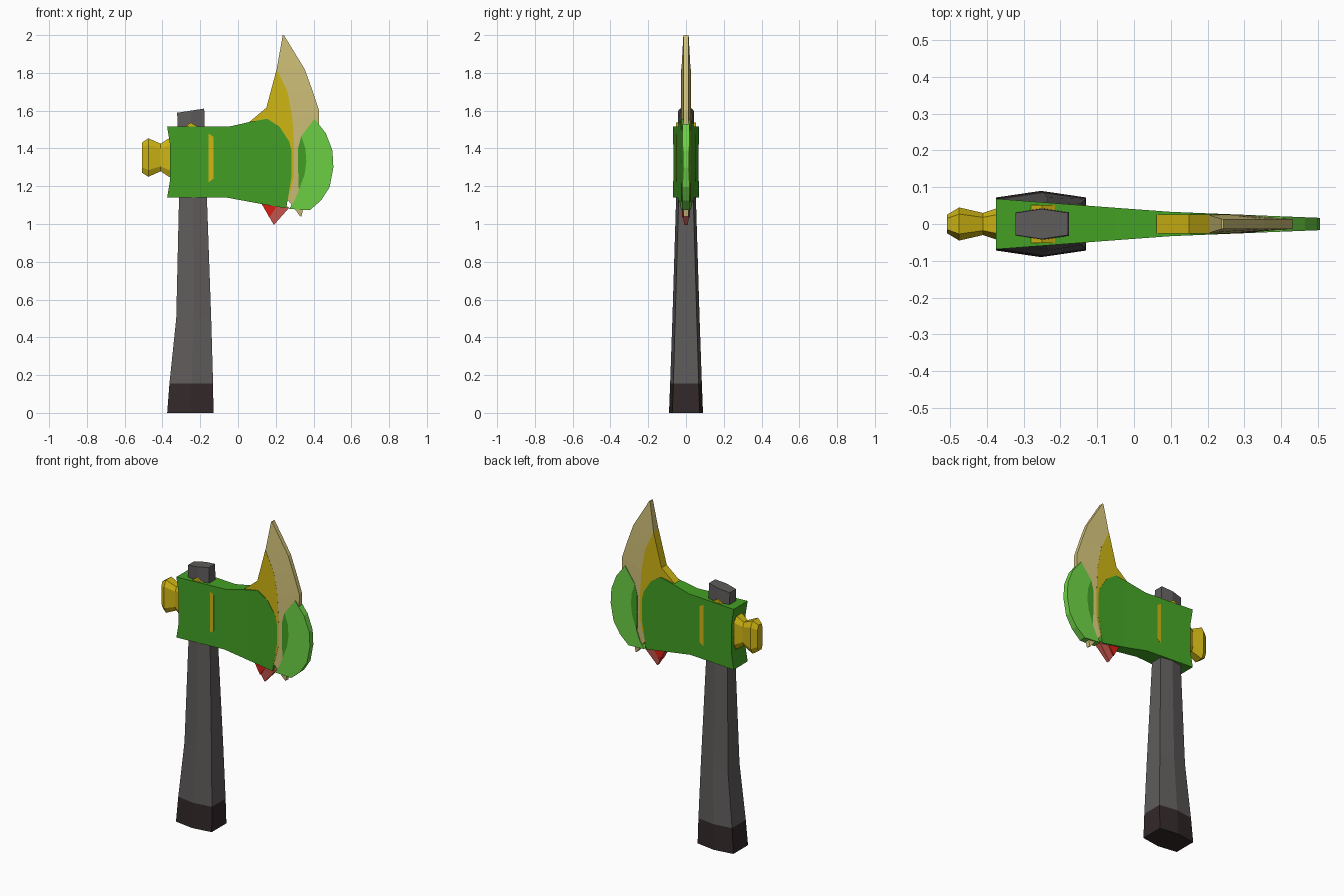
import bpy, bmesh

if "Cube" in bpy.data.objects:
    bpy.data.objects.remove(bpy.data.objects["Cube"])


def mat(name, r, g, b):
    lin = [((c / 255 + 0.055) / 1.055) ** 2.4 for c in (r, g, b)]
    m = bpy.data.materials.new(name)
    m.diffuse_color = (*lin, 1)
    m.use_nodes = True
    m.node_tree.nodes["Principled BSDF"].inputs["Base Color"].default_value = m.diffuse_color
    return m


GREY = mat("handle grey", 95, 91, 91)
DARK = mat("dark grip", 50, 40, 41)
GREEN = mat("green", 67, 160, 36)
LIME = mat("light green", 108, 208, 68)
GOLD = mat("gold", 208, 182, 20)
BONE = mat("bone", 208, 192, 120)
RED = mat("red", 218, 30, 20)
PALE_RED = mat("pale red", 205, 88, 78)


def finish(name, bm, *mats):
    bmesh.ops.recalc_face_normals(bm, faces=bm.faces[:])
    me = bpy.data.meshes.new(name)
    bm.to_mesh(me)
    bm.free()
    for m in mats:
        me.materials.append(m)
    ob = bpy.data.objects.new(name, me)
    bpy.context.collection.objects.link(ob)
    return ob


def loft(name, rings, *mats, rule=None):
    """Skin a list of equal-length rings and cap both ends."""
    bm = bmesh.new()
    vs = [[bm.verts.new(p) for p in r] for r in rings]
    n = len(rings[0])
    for a, b in zip(vs, vs[1:]):
        for i in range(n):
            j = (i + 1) % n
            bm.faces.new((a[i], a[j], b[j], b[i]))
    bm.faces.new(vs[0])
    bm.faces.new(vs[-1])
    if rule:
        for f in bm.faces:
            f.material_index = rule(f.calc_center_median())
    return finish(name, bm, *mats)


def plate(name, profile, thick, m, cuts=()):
    """Plate from an x/z outline, half thickness given by thick(x, z)."""
    bm = bmesh.new()
    bm.faces.new([bm.verts.new((x, 0, z)) for x, z in profile])
    for x in cuts:
        bmesh.ops.bisect_plane(bm, geom=bm.verts[:] + bm.edges[:] + bm.faces[:],
                               plane_co=(x, 0, 0), plane_no=(1, 0, 0))
    front = bm.verts[:]
    ext = bmesh.ops.extrude_face_region(bm, geom=bm.faces[:], use_keep_orig=True)
    back = [g for g in ext["geom"] if isinstance(g, bmesh.types.BMVert)]
    for vs, s in ((front, -1), (back, 1)):
        for v in vs:
            v.co.y = s * thick(v.co.x, v.co.z)
    return finish(name, bm, m)


def head_thickness(x, z=0):
    pts = [(-0.38, 0.069), (-0.05, 0.044), (0.1, 0.033), (0.51, 0.0165)]
    for (a, ta), (b, tb) in zip(pts, pts[1:]):
        if x <= b:
            return ta + (tb - ta) * (x - a) / (b - a)
    return pts[-1][1]


# Handle: tapered hexagonal shaft with a dark foot and a slanted top
rings = []
for z, x0, x1, ye, ym, tilt in [
        (0, -0.375, -0.13, 0.072, 0.09, 0), (0.155, -0.363, -0.132, 0.067, 0.084, 0),
        (0.5, -0.327, -0.142, 0.057, 0.072, 0), (1.15, -0.312, -0.165, 0.038, 0.052, 0),
        (1.6, -0.322, -0.179, 0.03, 0.041, 0.011)]:
    xm = (x0 + x1) / 2
    rings.append([(x0, -ye, z - tilt), (xm, -ym, z), (x1, -ye, z + tilt),
                  (x1, ye, z + tilt), (xm, ym, z), (x0, ye, z - tilt)])
loft("handle", rings, GREY, DARK, rule=lambda c: int(c.z < 0.15))

# Axe head body
plate("head_body", [
    (-0.375, 1.515), (-0.05, 1.515), (0.07, 1.542), (0.155, 1.557), (0.22, 1.515),
    (0.272, 1.435), (0.289, 1.365), (0.289, 1.285), (0.272, 1.18), (0.255, 1.083),
    (0.09, 1.112), (-0.06, 1.14), (-0.375, 1.14), (-0.36, 1.23), (-0.36, 1.42)],
    head_thickness, GREEN, cuts=(-0.05, 0.1))

# Cutting blade: darker inner strip and light crescent edge
plate("blade_strip", [(0.335, 1.465), (0.357, 1.4), (0.362, 1.33), (0.352, 1.26),
                      (0.322, 1.18), (0.318, 1.3), (0.318, 1.4)], head_thickness, GREEN)
plate("blade_edge", [
    (0.335, 1.465), (0.405, 1.557), (0.465, 1.48), (0.5, 1.39), (0.505, 1.3),
    (0.485, 1.195), (0.44, 1.125), (0.38, 1.073), (0.27, 1.08), (0.3, 1.125),
    (0.322, 1.18), (0.352, 1.26), (0.362, 1.33), (0.357, 1.4)], head_thickness, LIME)

# Upper horn: gold root and bone-coloured outer point
plate("horn_root", [(0.05, 1.5), (0.062, 1.542), (0.15, 1.615), (0.205, 1.82), (0.262, 1.7),
                    (0.288, 1.56), (0.297, 1.4), (0.296, 1.25), (0.262, 1.12), (0.1, 1.3)],
      lambda x, z: 0.0256, GOLD)
horn = [((0.237, 2.0), (0.243, 2.0), 0.014), ((0.205, 1.82), (0.353, 1.82), 0.024),
        ((0.262, 1.7), (0.393, 1.71), 0.025), ((0.288, 1.56), (0.43, 1.6), 0.025),
        ((0.297, 1.4), (0.428, 1.5), 0.025), ((0.296, 1.25), (0.37, 1.3), 0.025),
        ((0.262, 1.13), (0.36, 1.15), 0.025), ((0.3, 1.08), (0.345, 1.08), 0.02),
        ((0.328, 1.042), (0.336, 1.04), 0.012)]
loft("horn_point", [[(a[0], -y, a[1]), (b[0], -0.013, b[1]), (b[0], 0.013, b[1]), (a[0], y, a[1])]
                    for a, b, y in horn], BONE)

# Lower spike: pale point with a red root
plate("lower_spike", [(0.12, 1.115), (0.19, 0.995), (0.27, 1.085), (0.2, 1.15)],
      lambda x, z: 0.01 + max(0, z - 0.995) * 0.1, PALE_RED)
plate("spike_root", [(0.122, 1.115), (0.166, 1.035), (0.203, 1.09), (0.2, 1.15)],
      lambda x, z: 0.022, RED)

# Gold socket inside the head, peeking out around the handle
plate("socket", [(-0.25, 1.537), (-0.13, 1.462), (-0.13, 1.24), (-0.25, 1.15),
                 (-0.36, 1.24), (-0.36, 1.455)], lambda x, z: 0.052, GOLD)

# Rear hammer knob, chamfered cross-section along x
knob = []
for x, y, h in [(-0.34, 0.047, 0.105), (-0.365, 0.045, 0.102), (-0.41, 0.03, 0.073),
                (-0.475, 0.045, 0.102), (-0.508, 0.025, 0.08)]:
    knob.append([(x, sy * y * ky, 1.352 + sz * h * kz) for sy, sz, ky, kz in [
        (-1, -1, 0.6, 1), (1, -1, 0.6, 1), (1, -1, 1, 0.65), (1, 1, 1, 0.65),
        (1, 1, 0.6, 1), (-1, 1, 0.6, 1), (-1, 1, 1, 0.65), (-1, -1, 1, 0.65)]])
loft("rear_knob", knob, GOLD)
